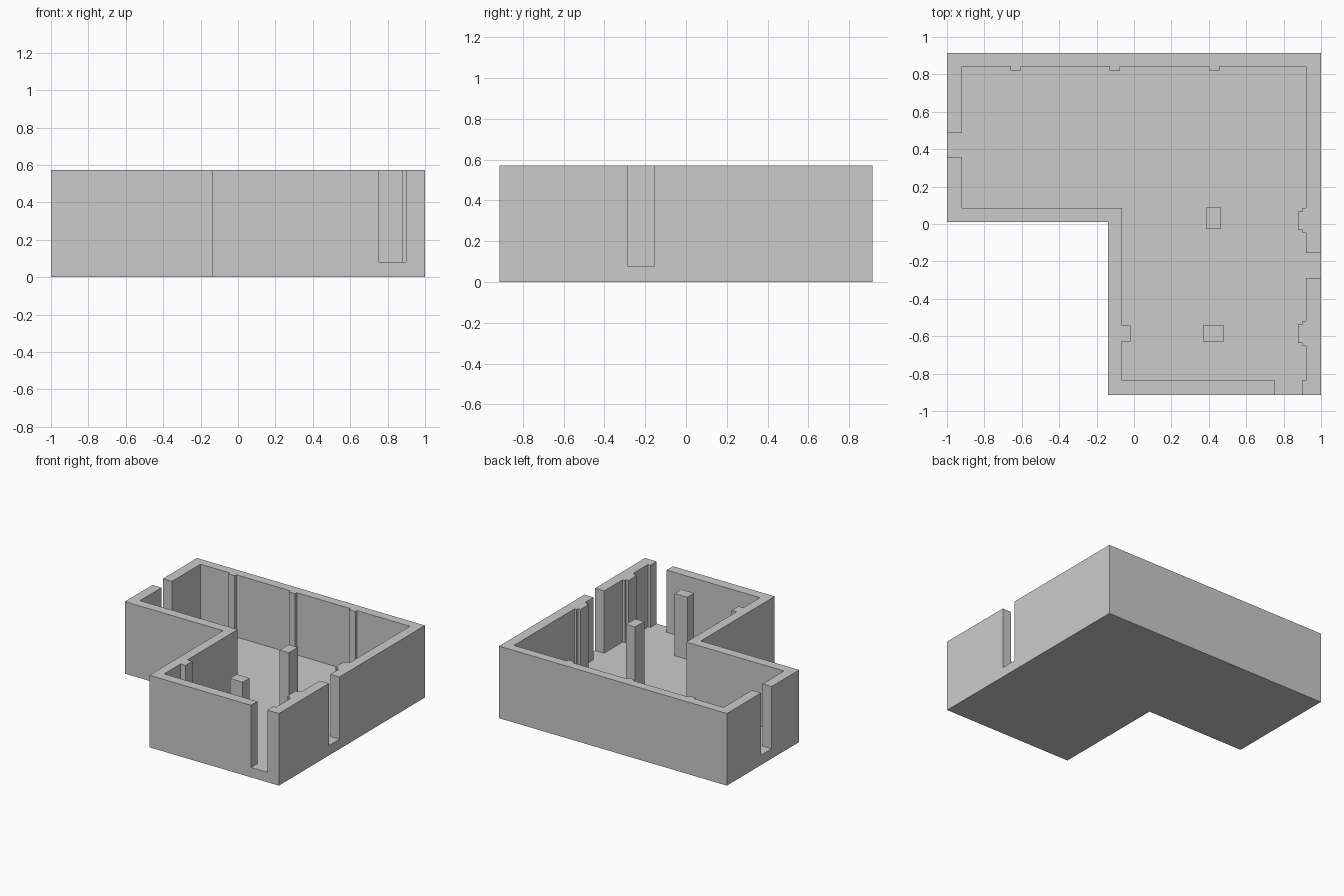
import bpy, bmesh

if "Cube" in bpy.data.objects:
    bpy.data.objects.remove(bpy.data.objects["Cube"])

TOP, FLOOR = 0.572, 0.078


def prism(name, pts, z0, z1):
    """Extrude a counter-clockwise plan outline from z0 to z1."""
    bm = bmesh.new()
    face = bm.faces.new([bm.verts.new((x, y, z0)) for x, y in pts])
    ext = bmesh.ops.extrude_face_region(bm, geom=[face])
    moved = [v for v in ext["geom"] if isinstance(v, bmesh.types.BMVert)]
    bmesh.ops.translate(bm, verts=moved, vec=(0, 0, z1 - z0))
    bmesh.ops.recalc_face_normals(bm, faces=bm.faces)
    mesh = bpy.data.meshes.new(name)
    bm.to_mesh(mesh)
    bm.free()
    obj = bpy.data.objects.new(name, mesh)
    bpy.context.collection.objects.link(obj)
    return obj


def block(name, x0, x1, y0, y1, z0, z1):
    return prism(name, [(x0, y0), (x1, y0), (x1, y1), (x0, y1)], z0, z1)


def cut(obj, cutter):
    mod = obj.modifiers.new("cut", "BOOLEAN")
    mod.operation = "DIFFERENCE"
    mod.solver = "EXACT"
    mod.object = cutter
    bpy.context.view_layer.objects.active = obj
    bpy.ops.object.modifier_apply(modifier=mod.name)
    bpy.data.objects.remove(cutter, do_unlink=True)


def stepped_pier(y):
    """Two-step pier on the right wall, centred at y."""
    return [(0.92, y - 0.067), (0.9, y - 0.067), (0.9, y - 0.05), (0.878, y - 0.05),
            (0.878, y + 0.05), (0.9, y + 0.05), (0.9, y + 0.067), (0.92, y + 0.067)]


def back_pier(x):
    """Shallow pier on the back wall, centred at x."""
    return [(x + 0.028, 0.843), (x + 0.028, 0.822), (x - 0.028, 0.822), (x - 0.028, 0.843)]


# L-shaped solid that becomes the floor and walls
shell = prism("floor_and_walls", [(-0.138, -0.915), (1, -0.915), (1, 0.915), (-1, 0.915),
                                  (-1, 0.01), (-0.138, 0.01)], 0, TOP)

# Room outline, with piers left standing against the walls
room = [(-0.063, -0.836), (0.92, -0.836)]
for y in (-0.585, 0.018):
    room += stepped_pier(y)
room.append((0.92, 0.843))
for x in (0.428, -0.102, -0.633):
    room += back_pier(x)
room += [(-0.92, 0.843), (-0.92, 0.086), (-0.063, 0.086),
         (-0.063, -0.543), (-0.02, -0.543), (-0.02, -0.628), (-0.063, -0.628)]
cut(shell, prism("room_cutter", room, FLOOR, 1))

# Full-height door openings: left, right and front
cut(shell, block("left_door_cutter", -1.1, -0.9, 0.355, 0.487, FLOOR, 1))
cut(shell, block("right_door_cutter", 0.91, 1.1, -0.288, -0.155, FLOOR, 1))
cut(shell, block("front_door_cutter", 0.755, 0.898, -1.0, -0.8, FLOOR, 1))

# Free-standing columns
block("back_column", 0.385, 0.465, -0.027, 0.087, FLOOR, TOP)
block("front_column", 0.369, 0.481, -0.628, -0.543, FLOOR, TOP)
